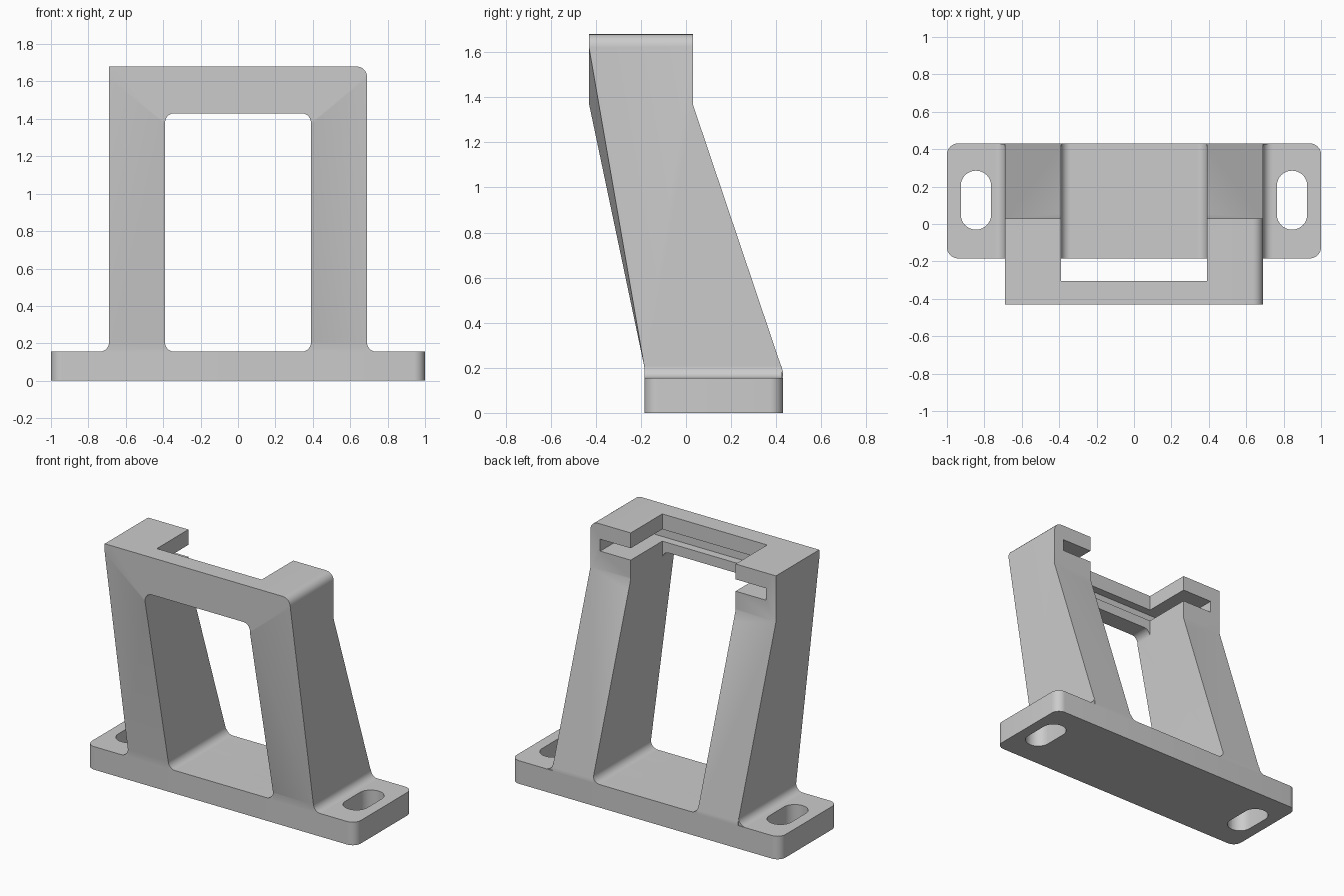
import bpy, bmesh
from math import sin, cos, pi, radians
from mathutils import Vector

cube = bpy.data.objects.get("Cube")
if cube:
    bpy.data.objects.remove(cube, do_unlink=True)

grey = bpy.data.materials.new("plain_grey")
grey.use_nodes = True
colour = (0.6, 0.6, 0.6, 1)
grey.diffuse_color = colour
grey.node_tree.nodes["Principled BSDF"].inputs["Base Color"].default_value = colour


def finish(bm, name):
    bmesh.ops.recalc_face_normals(bm, faces=bm.faces)
    mesh = bpy.data.meshes.new(name)
    bm.to_mesh(mesh)
    bm.free()
    mesh.materials.append(grey)
    ob = bpy.data.objects.new(name, mesh)
    bpy.context.collection.objects.link(ob)
    return ob


def prism(name, outline, lo, hi, axis):
    """Extrude a 2D outline along y (outline is x, z) or z (outline is x, y)."""
    place = (lambda a, b, t: (a, t, b)) if axis == "y" else (lambda a, b, t: (a, b, t))
    bm = bmesh.new()
    face = bm.faces.new([bm.verts.new(place(a, b, lo)) for a, b in outline])
    geom = bmesh.ops.extrude_face_region(bm, geom=[face])["geom"]
    moved = [v for v in geom if isinstance(v, bmesh.types.BMVert)]
    bmesh.ops.translate(bm, verts=moved, vec=Vector(place(0, 0, hi - lo)))
    return finish(bm, name)


def arc(cx, cy, r, start, end, steps=8):
    angles = [start + (end - start) * i / steps for i in range(steps + 1)]
    return [(cx + r * cos(t), cy + r * sin(t)) for t in angles]


def rounded(x0, x1, y0, y1, r):
    centres = ((x1 - r, y1 - r), (x0 + r, y1 - r), (x0 + r, y0 + r), (x1 - r, y0 + r))
    return [p for i, c in enumerate(centres) for p in arc(*c, r, i * pi / 2, (i + 1) * pi / 2)]


def rect(x0, x1, y0, y1):
    return [(x0, y0), (x1, y0), (x1, y1), (x0, y1)]


def select(ob):
    bpy.ops.object.select_all(action="DESELECT")
    ob.select_set(True)
    bpy.context.view_layer.objects.active = ob


def cut(ob, cutter):
    mod = ob.modifiers.new("cut", "BOOLEAN")
    mod.operation, mod.solver, mod.object = "DIFFERENCE", "EXACT", cutter
    select(ob)
    bpy.ops.object.modifier_apply(modifier=mod.name)
    bpy.data.objects.remove(cutter, do_unlink=True)


def smooth(ob):
    select(ob)
    bpy.ops.object.shade_smooth_by_angle(angle=radians(25))


FRONT, BACK, TOP, PLATE = -0.184, 0.431, 1.68, 0.155
INNER, OUTER, FILLET = 0.39, 0.69, 0.05

# Base plate with two mounting slots
base = prism("base_plate", rounded(-1, 1, FRONT, BACK, 0.06), 0, PLATE, "z")
for s in (-1, 1):
    mid = s * 0.845
    cut(base, prism("slot_cutter", rounded(mid - 0.081, mid + 0.081, -0.03, 0.285, 0.08), -0.1, 0.3, "z"))
smooth(base)

# Leaning frame: side profiles lofted across x, legs twisted at the front
bm = bmesh.new()
sections = []
for x, knee in ((-OUTER, 1.62), (-INNER, 1.37), (INNER, 1.37), (OUTER, 1.62)):
    side = [(FRONT, 0.15), (FRONT, 0.2), (-0.43, knee), (-0.43, TOP),
            (0.03, TOP), (0.03, 1.37), (BACK, 0.18), (BACK, 0.15)]
    sections.append([bm.verts.new((x, y, z)) for y, z in side])
for a, b in zip(sections, sections[1:]):
    for i in range(len(a)):
        j = (i + 1) % len(a)
        bm.faces.new((a[i], a[j], b[j], b[i]))
for end in (sections[0], sections[-1]):
    bm.faces.new(end)
for out, inn in ((0, 1), (3, 2)):
    bmesh.ops.connect_verts(bm, verts=[sections[out][1], sections[inn][2]])
corners = [bm.edges.get((sections[i][3], sections[i][4])) for i in (0, 3)]
bmesh.ops.bevel(bm, geom=corners, offset=0.055, segments=6, profile=0.5,
                affect="EDGES", clamp_overlap=False)
frame = finish(bm, "leaning_frame")

# Window, open top notch and the sliding groove
cut(frame, prism("window_cutter", rounded(-INNER, INNER, PLATE, 1.43, FILLET), -1, 1, "y"))
cut(frame, prism("notch_cutter", rect(-INNER, INNER, 1.3, 1.9), -0.305, 0.5, "y"))
cut(frame, prism("groove_cutter", rect(-0.617, 0.617, 1.497, 1.577), -0.36, 0.5, "y"))
smooth(frame)

# Fillets where the legs meet the base
for s, name in ((-1, "right_fillet"), (1, "left_fillet")):
    curve = arc(OUTER + FILLET, PLATE + FILLET, FILLET, pi, 1.5 * pi)
    outline = [(s * x, z) for x, z in curve + [(OUTER, PLATE)]]
    smooth(prism(name, outline, FRONT, BACK - 0.004, "y"))
